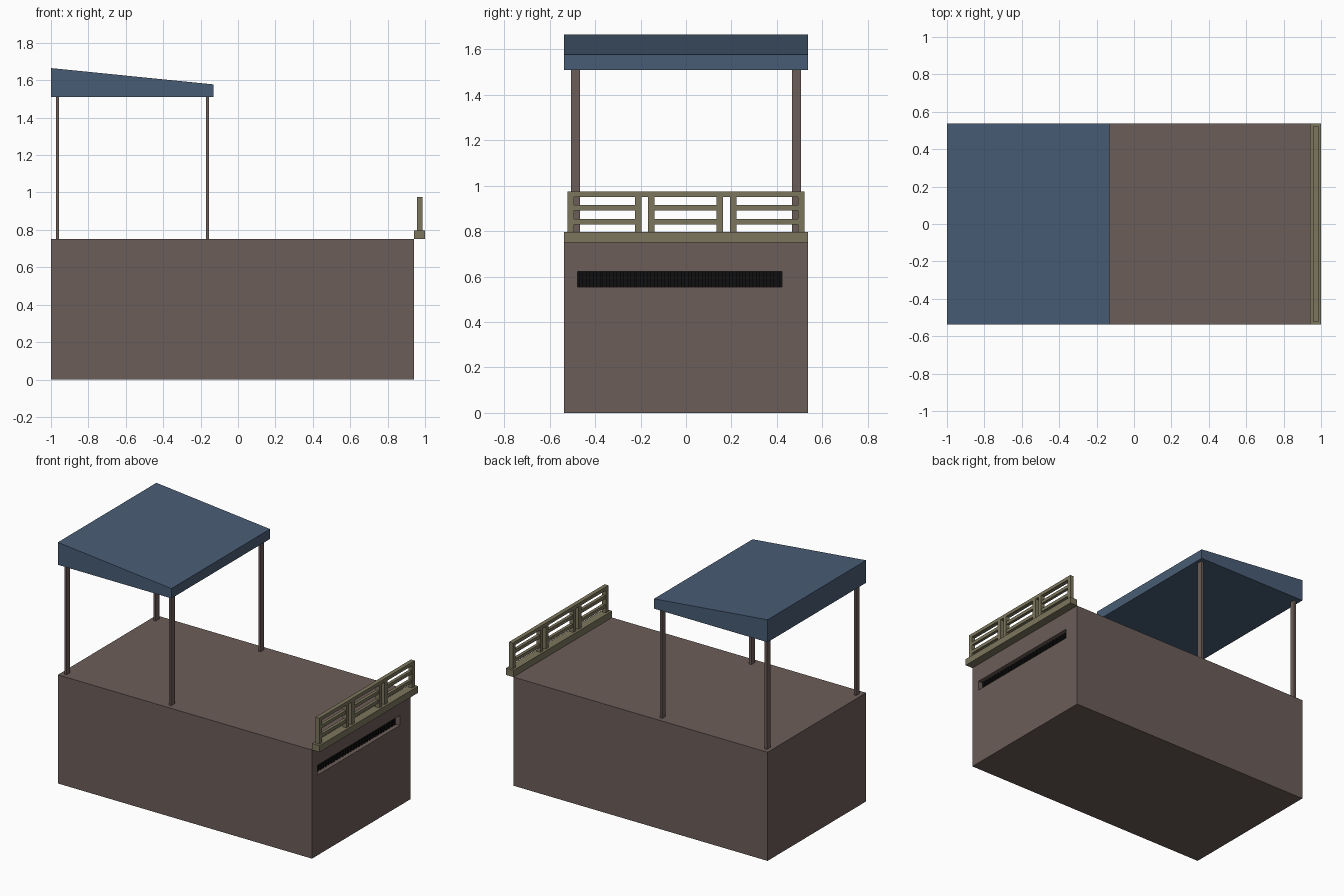
import bpy, bmesh

if "Cube" in bpy.data.objects:
    bpy.data.objects.remove(bpy.data.objects["Cube"])


def material(name, rgb):
    m = bpy.data.materials.new(name)
    m.diffuse_color = (*rgb, 1.0)
    m.use_nodes = True
    m.node_tree.nodes["Principled BSDF"].inputs["Base Color"].default_value = m.diffuse_color
    return m


BROWN = material("brown wall", (0.150, 0.110, 0.098))
BLUE = material("blue roof", (0.066, 0.108, 0.178))
OLIVE = material("olive wood", (0.200, 0.180, 0.108))
BLACK = material("black grille", (0.005, 0.005, 0.005))


def boxes(name, mat, spans):
    """One object from boxes given as (x0, x1, y0, y1, z0, z1)."""
    bm = bmesh.new()
    for x0, x1, y0, y1, z0, z1 in spans:
        for v in bmesh.ops.create_cube(bm, size=1)["verts"]:
            v.co = (x1 if v.co.x > 0 else x0,
                    y1 if v.co.y > 0 else y0,
                    z1 if v.co.z > 0 else z0)
    me = bpy.data.meshes.new(name)
    bm.to_mesh(me)
    bm.free()
    me.materials.append(mat)
    ob = bpy.data.objects.new(name, me)
    bpy.context.collection.objects.link(ob)
    return ob


# main block with a long slot cut in its right end
FACE, DEPTH = 0.942, 0.05
Y0, Y1, Z0, Z1 = -0.477, 0.422, 0.554, 0.622
body = boxes("body", BROWN, [(-1, FACE, -0.538, 0.538, 0, 0.75)])
cutter = boxes("slot_cutter", BROWN, [(FACE - DEPTH, FACE + 0.1, Y0, Y1, Z0, Z1)])
cutter.hide_render = True
cutter.display_type = 'WIRE'
cut = body.modifiers.new("slot", 'BOOLEAN')
cut.operation = 'DIFFERENCE'
cut.solver = 'EXACT'
cut.object = cutter

# black grille inside the slot: back plate plus upright fins
back = FACE - DEPTH
grille = [(back - 0.005, back + 0.008, Y0, Y1, Z0, Z1)]
fins = 30
step = (Y1 - Y0) / fins
for i in range(fins):
    y = Y0 + (i + 0.25) * step
    grille.append((back, back + 0.022, y, y + step / 2, Z0, Z1))
boxes("slot_grille", BLACK, grille)

# four flat roof posts
boxes("roof_posts", BROWN, [
    (x - 0.008, x + 0.008, y - 0.02, y + 0.02, 0.745, 1.515)
    for x in (-0.964, -0.164) for y in (-0.487, 0.487)])

# wedge-shaped roof sloping down to the right
roof = boxes("roof", BLUE, [(-1, -0.132, -0.538, 0.538, 1.51, 1.665)])
for v in roof.data.vertices:
    if v.co.x > -0.5 and v.co.z > 1.6:
        v.co.z = 1.578

# ledge carrying the railing
boxes("railing_ledge", OLIVE, [(FACE, 1.0, -0.538, 0.538, 0.75, 0.796)])

# railing: top bar, three panels of two uprights and two slats
rail = [(0.957, 0.986, -0.521, 0.521, 0.951, 0.975)]
for a, b in ((-0.521, -0.196), (-0.167, 0.163), (0.193, 0.521)):
    for y in (a, b - 0.029):
        rail.append((0.957, 0.986, y, y + 0.029, 0.796, 0.951))
    for z in (0.83, 0.892):
        rail.append((0.961, 0.982, a + 0.029, b - 0.029, z, z + 0.023))
boxes("railing", OLIVE, rail)
